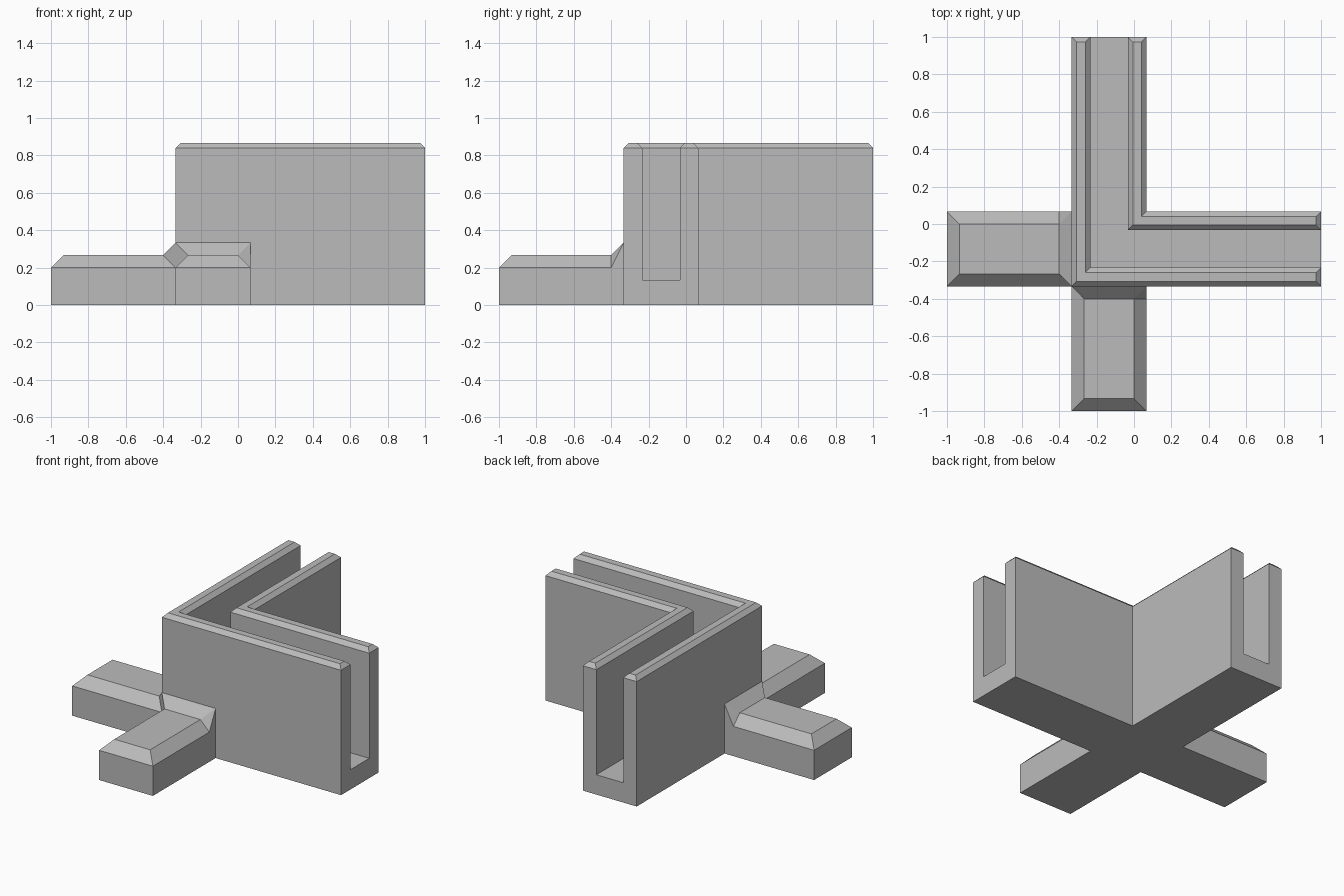
import bpy
import bmesh

cube = bpy.data.objects.get("Cube")
if cube:
    bpy.data.objects.remove(cube, do_unlink=True)

U = 1 / 15  # modelling unit

grey = bpy.data.materials.new("plain grey")
grey.use_nodes = True
colour = (0.5, 0.5, 0.5, 1)
grey.diffuse_color = colour
grey.node_tree.nodes["Principled BSDF"].inputs["Base Color"].default_value = colour


def build(name, points, faces):
    """Make a flat-shaded solid from points in modelling units."""
    bm = bmesh.new()
    verts = [bm.verts.new((x * U, y * U, z * U)) for x, y, z in points]
    for face in faces:
        bm.faces.new([verts[i] for i in face])
    bmesh.ops.recalc_face_normals(bm, faces=bm.faces)
    mesh = bpy.data.meshes.new(name)
    bm.to_mesh(mesh)
    bm.free()
    mesh.materials.append(grey)
    obj = bpy.data.objects.new(name, mesh)
    bpy.context.collection.objects.link(obj)
    return obj


# Corner channel: a U section with chamfered rims, swept round a mitred corner
BEVEL, RIM, TOP, END = 0.4, 12.6, 13, 15


def wall(a, b):
    return [(a, RIM), (a + BEVEL, TOP), (b - BEVEL, TOP), (b, RIM)]


section = ([(-5, 0)] + wall(-5, -3.5) + [(-3.5, 2), (-0.5, 2)]
           + wall(-0.5, 1) + [(1, 0)])
n = len(section)
points = []
for station in range(3):
    for o, z in section:
        end = END - BEVEL if z == TOP else END
        points.append([(end, o, z), (o, o, z), (o, end, z)][station])
faces = []
for s in (0, n):
    for i in range(n):
        j = (i + 1) % n
        faces.append((s + i, s + j, s + n + j, s + n + i))
for s in (0, 2 * n):
    faces.append([s + i for i in range(n) if section[i][1] != TOP])
    faces += [[s + i + k for k in range(4)] for i in (1, 7)]
build("corner_channel", points, faces)

# Foot: chamfered bar that flares up where it meets the channel
foot = [(-5, -15, 0), (1, -15, 0), (1, -15, 3), (-5, -15, 3),   # end
        (-4, -14, 4), (0, -14, 4), (0, -6, 4), (-4, -6, 4),     # top
        (-5, -5, 0), (1, -5, 0), (1, -6, 3), (1, -5, 5),        # root
        (-5, -5, 5), (-5, -5, 3)]
foot_faces = [(0, 1, 2, 3), (3, 2, 5, 4), (4, 5, 6, 7),
              (3, 4, 7, 13), (2, 10, 6, 5), (0, 3, 13, 8),
              (1, 9, 11, 10, 2), (7, 6, 11, 12), (7, 12, 13),
              (6, 10, 11), (0, 8, 9, 1), (8, 13, 12, 11, 9)]
build("front_foot", foot, foot_faces)
# The second foot is mirrored across the corner diagonal
build("right_foot", [(y, x, z) for x, y, z in foot], foot_faces)
